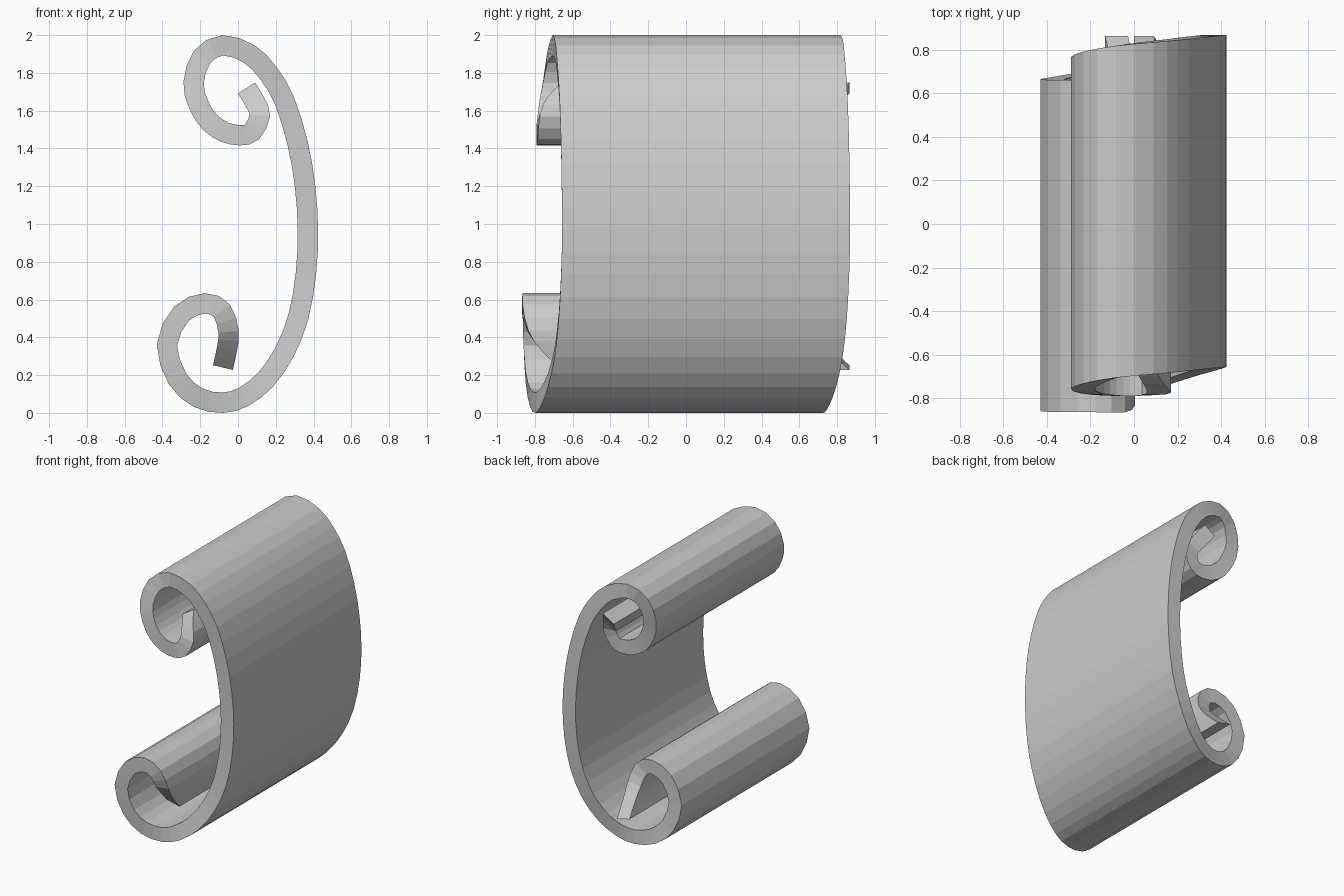
import bpy, bmesh
from mathutils import Vector

if "Cube" in bpy.data.objects:
    bpy.data.objects.remove(bpy.data.objects["Cube"])

WIDTH = 1.525      # ribbon length along y
HALF = 0.054       # half of the ribbon thickness
STEPS = 2          # facets between control points

# Centre line of the scroll (x, z) with the y of its front edge
path = [Vector(p) for p in (
    # upper curl, from the tip outwards
    (.045, 1.72, -.66), (.09, 1.645, -.735), (.116, 1.575, -.775), (.075, 1.488, -.785),
    (.01, 1.47, -.79), (-.07, 1.486, -.79), (-.15, 1.54, -.785), (-.21, 1.635, -.775),
    (-.235, 1.75, -.757), (-.19, 1.885, -.733), (-.08, 1.946, -.706),
    # long back of the scroll
    (.06, 1.90, -.69), (.16, 1.80, -.68), (.245, 1.655, -.67), (.315, 1.43, -.662),
    (.355, 1.20, -.658), (.37, .97, -.656), (.36, .74, -.661), (.32, .51, -.674),
    (.245, .32, -.696), (.145, .175, -.73), (.03, .085, -.768),
    # lower curl, inwards to the tip
    (-.08, .054, -.797), (-.21, .08, -.825), (-.32, .18, -.848), (-.376, .36, -.86),
    (-.30, .525, -.864), (-.175, .58, -.865), (-.085, .54, -.865), (-.05, .43, -.835),
    (-.058, .34, -.765), (-.08, .24, -.66))]


def smooth(points, steps):
    """Catmull-Rom curve through the points."""
    ext = [2 * points[0] - points[1]] + points + [2 * points[-1] - points[-2]]
    out = []
    for a, b, c, d in zip(ext, ext[1:], ext[2:], ext[3:]):
        for i in range(steps):
            t = i / steps
            out.append(0.5 * (2 * b + (c - a) * t + (2 * a - 5 * b + 4 * c - d) * t * t
                              + (3 * b - a - 3 * c + d) * t ** 3))
    return out + [points[-1]]


line = smooth(path, STEPS)
bm = bmesh.new()
rings = []
for i, p in enumerate(line):
    t = line[min(i + 1, len(line) - 1)] - line[max(i - 1, 0)]
    n = Vector((-t.y, t.x)).normalized() * HALF
    # four corners: front/back edge on both sides of the centre line
    rings.append([bm.verts.new((p.x + s * n.x, p.z + w, p.y + s * n.y))
                  for s, w in ((1, 0), (1, WIDTH), (-1, WIDTH), (-1, 0))])

# Ribbon skin and the two tip faces
for a, b in zip(rings, rings[1:]):
    for k in range(4):
        m = (k + 1) % 4
        bm.faces.new((a[k], a[m], b[m], b[k]))
bm.faces.new(rings[0])
bm.faces.new(rings[-1][::-1])
bmesh.ops.recalc_face_normals(bm, faces=bm.faces)

mesh = bpy.data.meshes.new("scroll_ribbon")
bm.to_mesh(mesh)
bm.free()
bpy.context.collection.objects.link(bpy.data.objects.new("scroll_ribbon", mesh))
